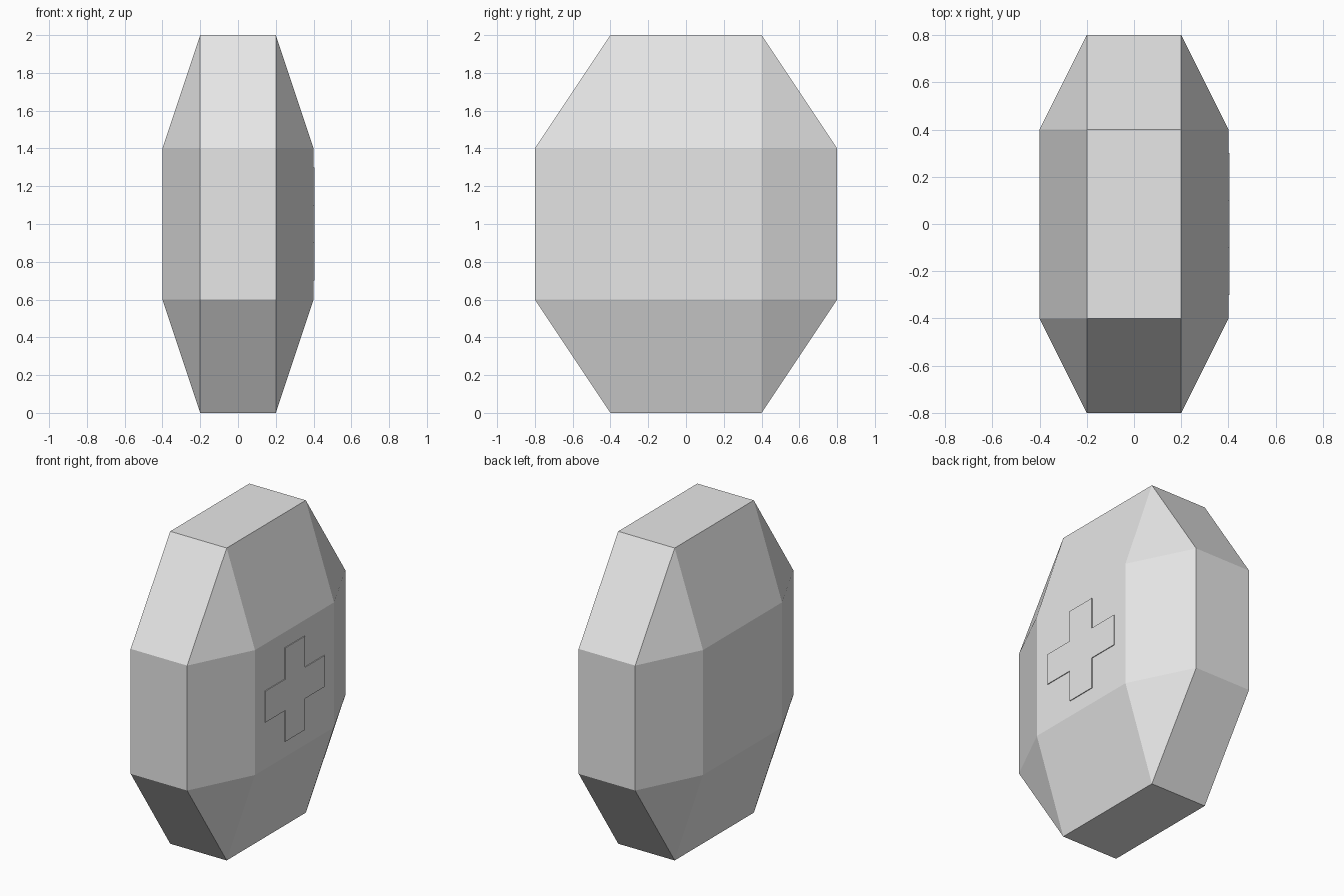
import bpy
import bmesh

cube = bpy.data.objects.get("Cube")
if cube:
    bpy.data.objects.remove(cube, do_unlink=True)

# Single plain grey
grey = bpy.data.materials.new("light_grey")
grey.use_nodes = True
colour = (0.8, 0.8, 0.8, 1)
grey.diffuse_color = colour
grey.node_tree.nodes["Principled BSDF"].inputs["Base Color"].default_value = colour


def add_object(name, bm):
    bmesh.ops.recalc_face_normals(bm, faces=bm.faces)
    mesh = bpy.data.meshes.new(name)
    bm.to_mesh(mesh)
    bm.free()
    mesh.materials.append(grey)
    obj = bpy.data.objects.new(name, mesh)
    bpy.context.collection.objects.link(obj)
    return obj


# Faceted body: hull of three mirrored rectangles, one for each axis
bm = bmesh.new()
signs = (-1, 1)
for x, y, z in ((0.4, 0.4, 0.4), (0.2, 0.8, 0.4), (0.2, 0.4, 1.0)):
    for sx in signs:
        for sy in signs:
            for sz in signs:
                bm.verts.new((sx * x, sy * y, 1 + sz * z))
bmesh.ops.convex_hull(bm, input=bm.verts)
bmesh.ops.dissolve_limit(bm, angle_limit=0.01, verts=bm.verts, edges=bm.edges)
add_object("faceted_body", bm)

# Thin cross-shaped plate on the left side
bm = bmesh.new()
arm, half, face_x, thick = 0.3, 0.1, 0.4, 0.005
quarter = [(arm, -half), (arm, half), (half, half)]
outline = []
for turn in range(4):
    outline += quarter
    quarter = [(-z, y) for y, z in quarter]
face = bm.faces.new([bm.verts.new((face_x, y, 1 + z)) for y, z in outline])
raised = bmesh.ops.extrude_face_region(bm, geom=[face])
top = [v for v in raised["geom"] if isinstance(v, bmesh.types.BMVert)]
bmesh.ops.translate(bm, verts=top, vec=(thick, 0, 0))
add_object("side_cross_plate", bm)
